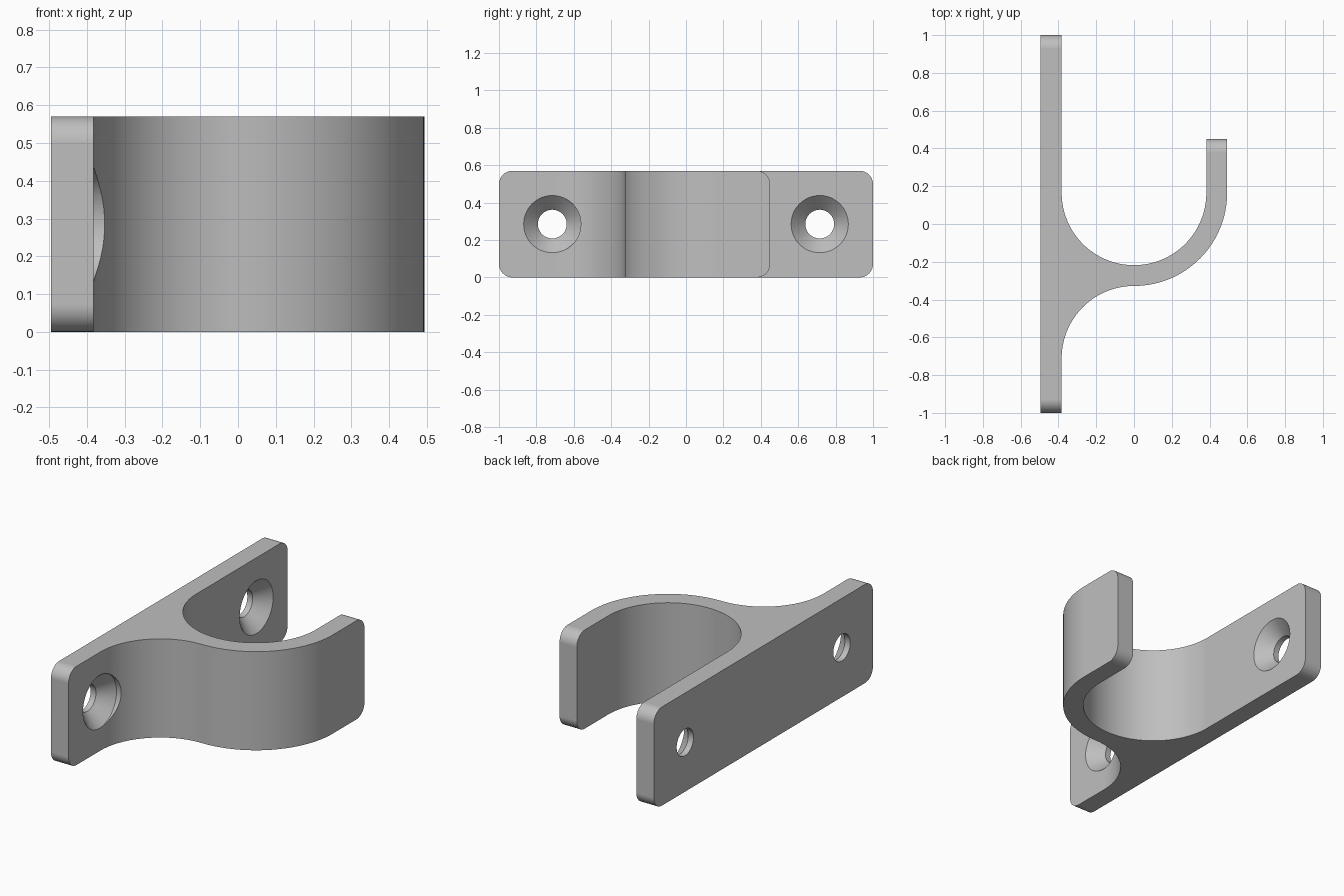
import bpy
import bmesh
from math import sin, cos, pi, radians

if "Cube" in bpy.data.objects:
    bpy.data.objects.remove(bpy.data.objects["Cube"], do_unlink=True)

HEIGHT = 0.57
BACK, FACE = -0.495, -0.383     # wall plate faces
R_IN, R_OUT = 0.383, 0.493      # hook radii
HOOK_Y, TIP_Y = 0.165, 0.45     # hook centre and tip
CORNER = 0.072
HOLE_Y, HOLE_R, SINK_R = 0.715, 0.077, 0.153

grey = bpy.data.materials.new("grey")
grey.use_nodes = True
grey.diffuse_color = (0.52, 0.52, 0.52, 1)
grey.node_tree.nodes["Principled BSDF"].inputs["Base Color"].default_value = grey.diffuse_color


def arc(cy, r, start, end, steps=32):
    angles = [radians(start + (end - start) * i / steps) for i in range(steps + 1)]
    return [(r * cos(a), cy + r * sin(a)) for a in angles]


def add_object(name, bm):
    bmesh.ops.recalc_face_normals(bm, faces=bm.faces)
    mesh = bpy.data.meshes.new(name)
    bm.to_mesh(mesh)
    bm.free()
    mesh.materials.append(grey)
    obj = bpy.data.objects.new(name, mesh)
    bpy.context.collection.objects.link(obj)
    return obj


# Wall plate, fillet and hook as one extruded profile
fillet_r = -FACE
fillet_y = HOOK_Y - R_OUT - fillet_r
profile = [(BACK, 1), (BACK, -1), (FACE, -1)]
profile += arc(fillet_y, fillet_r, 180, 90)
profile += arc(HOOK_Y, R_OUT, -90, 0)[1:]
profile += [(R_OUT, TIP_Y), (R_IN, TIP_Y)]
profile += arc(HOOK_Y, R_IN, 0, -180, 64)
profile += [(FACE, 1)]
bm = bmesh.new()
base = bm.faces.new([bm.verts.new((x, y, 0)) for x, y in profile])
top = bmesh.ops.extrude_face_region(bm, geom=[base])["geom"]
bmesh.ops.translate(bm, vec=(0, 0, HEIGHT),
                    verts=[v for v in top if isinstance(v, bmesh.types.BMVert)])

# Round the corners of the plate ends and the hook tip
ends = (-1, 1, TIP_Y)
corners = [e for e in bm.edges
           if abs(e.verts[0].co.z - e.verts[1].co.z) < 1e-5
           and any(all(abs(v.co.y - y) < 1e-5 for v in e.verts) for y in ends)]
bmesh.ops.bevel(bm, geom=corners, offset=CORNER, segments=10, profile=0.5, affect='EDGES')
hook = add_object("wall_hook", bm)

# Countersunk screw holes, turned about the x direction
bm = bmesh.new()
sides = 48
stations = [(BACK - 0.1, HOLE_R), (FACE - 0.078, HOLE_R), (FACE, SINK_R), (-0.2, SINK_R)]
for cy in (-HOLE_Y, HOLE_Y):
    rings = [[bm.verts.new((x, cy + r * cos(2 * pi * i / sides),
                            HEIGHT / 2 + r * sin(2 * pi * i / sides)))
              for i in range(sides)] for x, r in stations]
    for a, b in zip(rings, rings[1:]):
        for i in range(sides):
            j = (i + 1) % sides
            bm.faces.new((a[i], a[j], b[j], b[i]))
    bm.faces.new(rings[0])
    bm.faces.new(rings[-1])
cutter = add_object("screw_hole_cutter", bm)
cutter.hide_render = True

cut = hook.modifiers.new("screw_holes", 'BOOLEAN')
cut.operation = 'DIFFERENCE'
cut.solver = 'EXACT'
cut.object = cutter
bpy.ops.object.select_all(action='DESELECT')
hook.select_set(True)
bpy.context.view_layer.objects.active = hook
bpy.ops.object.modifier_apply(modifier=cut.name)
bpy.data.objects.remove(cutter, do_unlink=True)

# Smooth curves with crisp edges and flat plates
bpy.ops.object.shade_smooth_by_angle(angle=radians(30))
weighted = hook.modifiers.new("flat_plates", 'WEIGHTED_NORMAL')
weighted.keep_sharp = True
